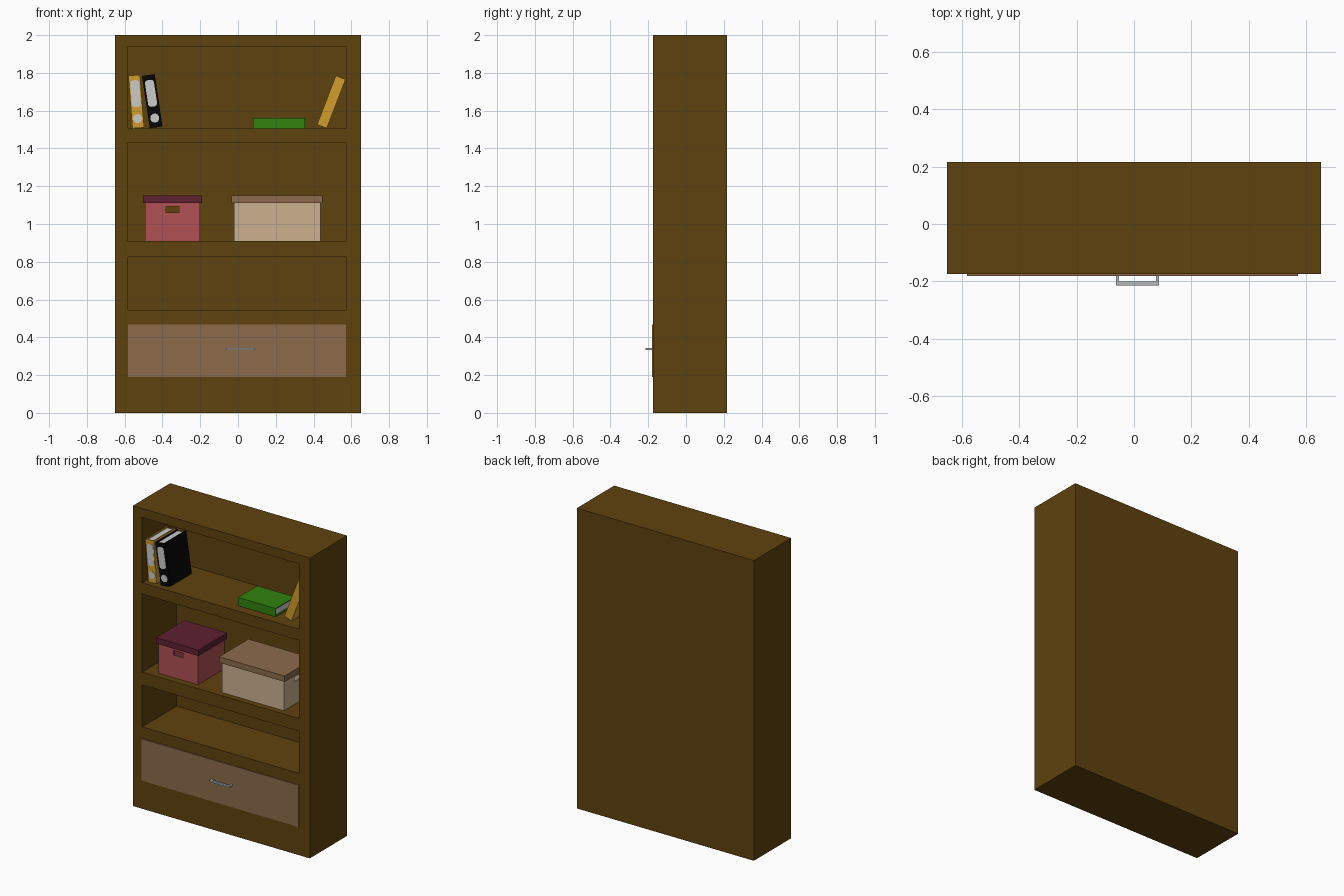
import bpy, bmesh, math
from mathutils import Matrix, Vector

if "Cube" in bpy.data.objects:
    bpy.data.objects.remove(bpy.data.objects["Cube"])


def material(name, hexcol):
    def lin(c):
        c /= 255
        return c / 12.92 if c <= 0.04045 else ((c + 0.055) / 1.055) ** 2.4
    m = bpy.data.materials.new(name)
    m.diffuse_color = [lin(int(hexcol[i:i + 2], 16)) for i in (0, 2, 4)] + [1]
    m.use_nodes = True
    m.node_tree.nodes["Principled BSDF"].inputs["Base Color"].default_value = m.diffuse_color
    return m


WOOD = material("dark_wood", "60420E")
TAN = material("light_wood", "8C6B4B")
RED = material("red_card", "B05053")
MAROON = material("maroon_card", "5E2130")
BEIGE = material("beige_card", "CBB18F")
GOLD = material("gold_cover", "D09D2C")
BLACK = material("black_cover", "060606")
PAPER = material("paper", "CBCBCB")
GREEN = material("green_cover", "31820F")
METAL = material("grey_metal", "B4B6BA")


def add_box(bm, x0, x1, y0, y1, z0, z1, mat=0):
    m = Matrix.Translation(((x0 + x1) / 2, (y0 + y1) / 2, (z0 + z1) / 2)) \
        @ Matrix.Diagonal((x1 - x0, y1 - y0, z1 - z0, 1))
    verts = bmesh.ops.create_cube(bm, size=1, matrix=m)["verts"]
    for f in {f for v in verts for f in v.link_faces}:
        f.material_index = mat


def add_plate(bm, pts, y0, y1, mat=0):
    """Extrude an xz outline from y0 back to y1."""
    face = bm.faces.new([bm.verts.new((x, y0, z)) for x, z in pts])
    ext = bmesh.ops.extrude_face_region(bm, geom=[face])["geom"]
    moved = [v for v in ext if isinstance(v, bmesh.types.BMVert)]
    bmesh.ops.translate(bm, verts=moved, vec=(0, y1 - y0, 0))
    for f in {f for v in moved for f in v.link_faces} | {face}:
        f.material_index = mat


def finish(name, bm, mats):
    bmesh.ops.recalc_face_normals(bm, faces=bm.faces)
    me = bpy.data.meshes.new(name)
    bm.to_mesh(me)
    bm.free()
    for m in mats:
        me.materials.append(m)
    ob = bpy.data.objects.new(name, me)
    bpy.context.collection.objects.link(ob)
    return ob


def boxes(name, mats, *dims):
    bm = bmesh.new()
    for d in dims:
        add_box(bm, *d)
    return finish(name, bm, mats)


def carve(ob, *dims):
    """Cut boxes out of an object."""
    cutter = boxes("cutter", [], *dims)
    cutter.hide_render = True
    mod = ob.modifiers.new("cut", "BOOLEAN")
    mod.operation, mod.solver, mod.object = "DIFFERENCE", "EXACT", cutter
    bpy.context.view_layer.objects.active = ob
    bpy.ops.object.modifier_apply(modifier=mod.name)
    bpy.data.objects.remove(cutter)


# Cabinet with three open shelves
cabinet = boxes("cabinet", [WOOD], (-0.652, 0.652, -0.175, 0.217, 0, 2))
carve(cabinet, *[(-0.583, 0.572, -0.3, 0.188, z0, z1)
                 for z0, z1 in ((0.545, 0.825), (0.91, 1.43), (1.505, 1.94))])

# Drawer front and its handle
boxes("drawer_front", [TAN], (-0.583, 0.572, -0.181, -0.17, 0.19, 0.468))
boxes("drawer_handle", [METAL],
      (-0.0625, 0.0875, -0.215, -0.2, 0.334, 0.344),
      (-0.0625, -0.0515, -0.2, -0.179, 0.334, 0.344),
      (0.0765, 0.0875, -0.2, -0.179, 0.334, 0.344))


def storage_box(name, x0, x1, y0, y1, body_mat, lid_mat, along_x):
    z0, zl, z1, t = 0.911, 1.111, 1.15, 0.008
    cx, cy, w = (x0 + x1) / 2, (y0 + y1) / 2, 0.034
    body = boxes(name + "_body", [body_mat], (x0, x1, y0, y1, z0, z1 - 0.009))
    carve(body, (x0 + t, x1 - t, y0 + t, y1 - t, z0 + t, z1 + 0.1))
    # hand holes through two opposite walls
    if along_x:
        carve(body, (x0 - 0.1, x1 + 0.1, cy - w, cy + w, 1.061, 1.093))
    else:
        carve(body, (cx - w, cx + w, y0 - 0.1, y1 + 0.1, 1.061, 1.093))
    g = 0.012
    lid = boxes(name + "_lid", [lid_mat], (x0 - g, x1 + g, y0 - g, y1 + g, zl, z1))
    g = 0.002
    carve(lid, (x0 - g, x1 + g, y0 - g, y1 + g, zl - 0.1, z1 - 0.008))


storage_box("red_box", -0.492, -0.202, -0.133, 0.145, RED, MAROON, False)
storage_box("beige_box", -0.022, 0.436, -0.138, 0.147, BEIGE, TAN, True)


def book(name, cover, x, z, w, h, y0, y1, tilt, labels=False):
    """Spine to the front, two covers, pages set in; centred then tilted."""
    bm = bmesh.new()
    a, b, t = w / 2, h / 2, 0.006
    add_box(bm, -a, a, y0, y0 + t, -b, b)
    for s in (-1, 1):
        add_box(bm, min(s * a, s * (a - t)), max(s * a, s * (a - t)), y0 + t, y1, -b, b)
    add_box(bm, -a + t, a - t, y0 + t, y1 - 0.008, -b + 0.008, b - 0.008, 1)
    if labels:
        # rounded spine label and round finger disc
        r, top, low = 0.024, b - 0.04, -b + 0.125
        arc = [math.pi * i / 8 for i in range(9)]
        pts = [(r * math.cos(q), top + 0.6 * r * math.sin(q)) for q in arc]
        pts += [(-r * math.cos(q), low - 0.6 * r * math.sin(q)) for q in arc]
        add_plate(bm, pts, y0 - 0.002, y0 + 0.001, 1)
        disc = [2 * math.pi * i / 16 for i in range(16)]
        add_plate(bm, [(r * math.cos(q), -b + 0.05 + r * math.sin(q)) for q in disc],
                  y0 - 0.002, y0 + 0.001, 1)
    ob = finish(name, bm, [cover, PAPER])
    ob.data.transform(Matrix.Translation(Vector((x, 0, z)))
                      @ Matrix.Rotation(math.radians(tilt), 4, "Y"))
    return ob


# Binders and books on the top shelf
book("gold_binder", GOLD, -0.539, 1.648, 0.062, 0.28, -0.145, 0.085, -4.5, True)
book("black_binder", BLACK, -0.454, 1.65, 0.068, 0.28, -0.145, 0.085, -8.5, True)
book("green_book", GREEN, 0.2175, 1.5335, 0.055, 0.277, -0.113, 0.09, 90)
book("leaning_gold_book", GOLD, 0.494, 1.646, 0.055, 0.277, -0.11, 0.093, 21)
